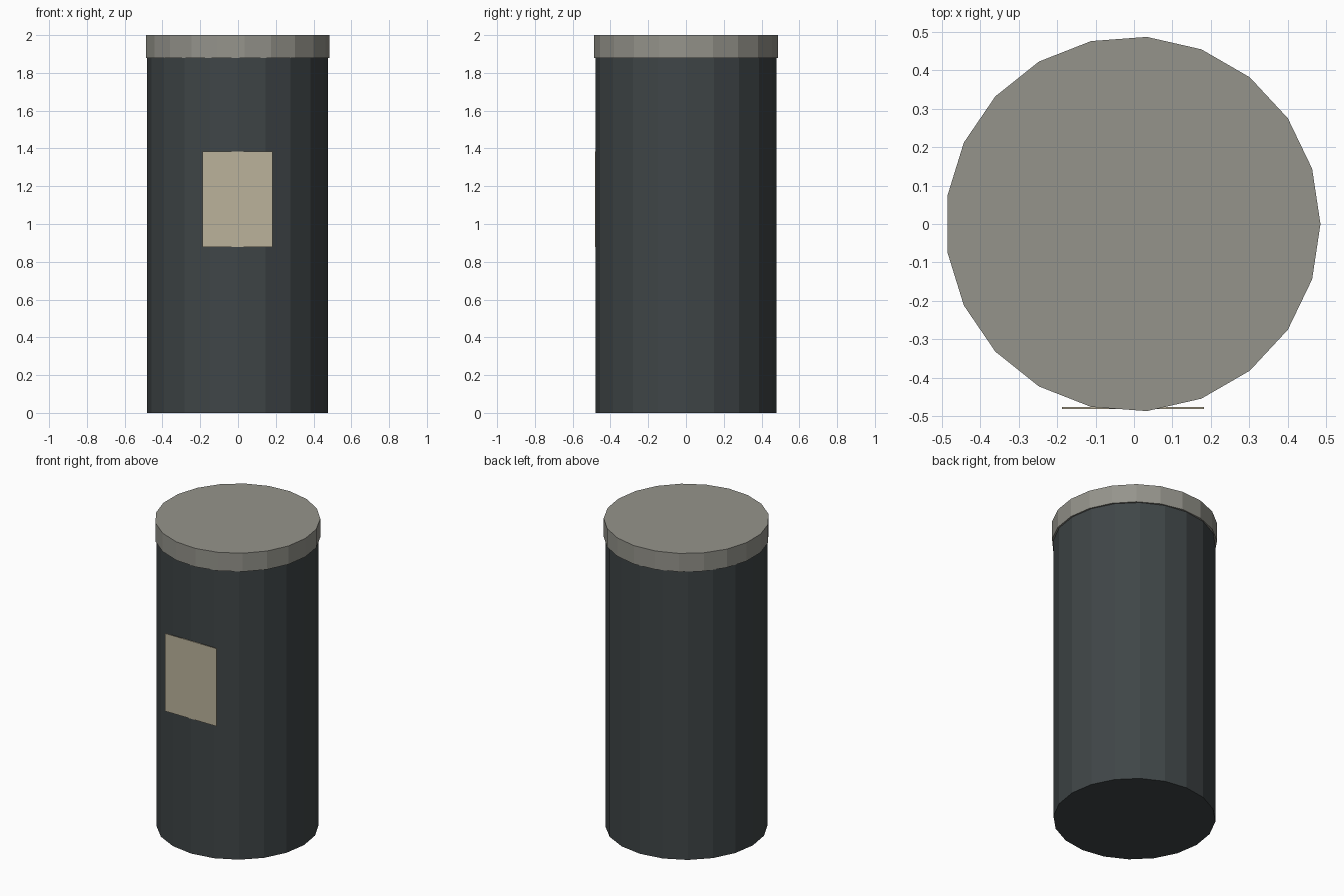
import bpy

if "Cube" in bpy.data.objects:
    bpy.data.objects.remove(bpy.data.objects["Cube"])

CX = -0.003  # shared axis, offset because the odd-sided lid is not symmetric in x


def colour(obj, name, rgb):
    mat = bpy.data.materials.new(name)
    mat.diffuse_color = (*rgb, 1)
    mat.use_nodes = True
    mat.node_tree.nodes["Principled BSDF"].inputs["Base Color"].default_value = mat.diffuse_color
    obj.data.materials.append(mat)


def drum(name, sides, radius, z0, z1, rgb):
    bpy.ops.mesh.primitive_cylinder_add(
        vertices=sides, radius=radius, depth=z1 - z0,
        location=(CX, 0, (z0 + z1) / 2))
    obj = bpy.context.object
    obj.name = name
    # put the first vertex on +x
    obj.rotation_euler.z = -1.5707963
    colour(obj, name + "_paint", rgb)
    return obj


# Dark container body
drum("body", 20, 0.479, 0.0, 1.88, (0.05, 0.06, 0.063))

# Slightly wider lid
drum("lid", 21, 0.4885, 1.88, 2.0, (0.30, 0.295, 0.26))

# Flat label plate on the front
bpy.ops.mesh.primitive_cube_add(size=1, location=(CX, -0.479, 1.132))
label = bpy.context.object
label.name = "label"
label.scale = (0.37, 0.006, 0.506)
colour(label, "label_paper", (0.50, 0.45, 0.33))
